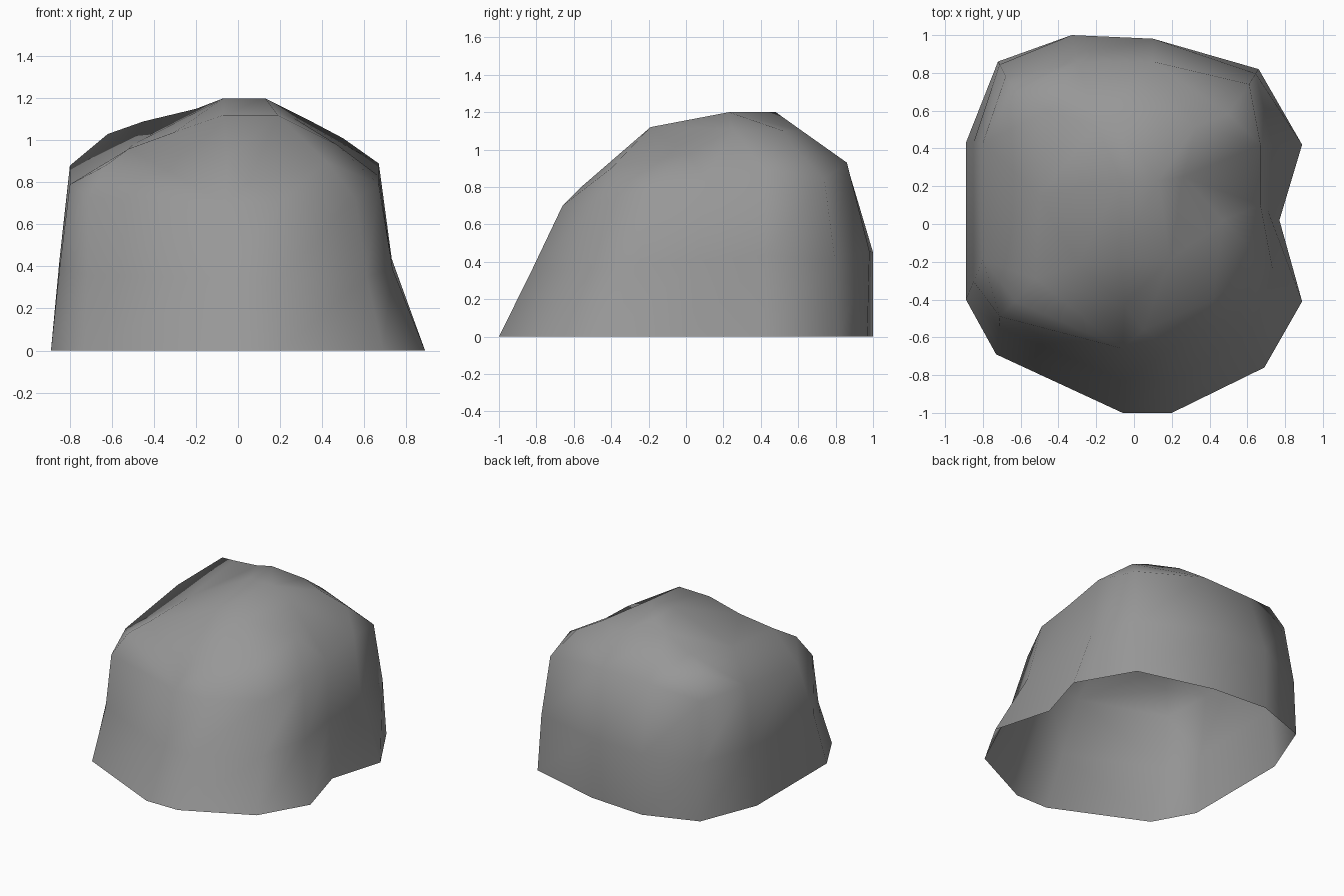
import bpy, bmesh
from mathutils import Vector
from mathutils.geometry import delaunay_2d_cdt

if "Cube" in bpy.data.objects:
    bpy.data.objects.remove(bpy.data.objects["Cube"])

# Ground outline, counter-clockwise from the front
base = [(-.06, -1), (.2, -1), (.69, -.76), (.89, -.41), (.77, .02), (.89, .42),
        (.66, .82), (.1, .97), (-.33, 1), (-.72, .86), (-.89, .43),
        (-.89, -.4), (-.73, -.69)]

# Top edge of the steep walls, one point above each ground point
shoulder = [(-.06, -.66, .7), (.2, -.66, .7), (.56, -.46, .72), (.67, -.18, .79),
            (.67, .1, .83), (.67, .42, .89), (.61, .74, .84), (.1, .86, .93),
            (-.3, .86, .92), (-.68, .78, .86), (-.8, .43, .88),
            (-.8, -.19, .79), (-.71, -.49, .73)]

# How far each wall has leaned inward at mid height
lean = [.5, .5, .6, .7, .6, .72, .3, -.1, 0, .2, .45, .45, .7]

# Crown: front ledge, left crest, brow, peak, back and right slopes
ledge = [(.05, -.56, .8), (-.05, -.43, .91), (.42, -.4, .9)]
crest = [(-.63, -.41, .88), (-.52, -.29, .96), (-.3, -.21, 1.04),
         (-.07, -.18, 1.12), (.19, -.19, 1.12)]
peak = [(-.07, .24, 1.2), (.13, .23, 1.2), (-.06, .48, 1.2)]
back = [(-.2, .52, 1.15), (-.45, .6, 1.09), (-.62, .7, 1.03), (.12, .62, 1.1)]
sides = [(-.5, .15, .98), (.26, .25, 1.11), (.33, .52, 1.1), (.5, .58, 1.01),
         (.47, .02, .98)]
crown = crest + ledge + peak + back + sides

bm = bmesh.new()
n = len(base)

# Walls: three rings joined by quads, left open underneath
low = [Vector((x, y, 0)) for x, y in base]
top = [Vector(p) for p in shoulder]
mid = []
for a, b, f in zip(low, top, lean):
    p = a.lerp(b, f)
    p.z = b.z * .49
    mid.append(p)
rings = [[bm.verts.new(p) for p in ring] for ring in (low, mid, top)]
for r0, r1 in zip(rings, rings[1:]):
    for i in range(n):
        j = (i + 1) % n
        bm.faces.new((r0[i], r0[j], r1[j], r1[i]))

# Crown: triangulated cap inside the shoulder ring, keeping the crest as edges
cap = rings[2] + [bm.verts.new(p) for p in crown]
edges = [(i, (i + 1) % n) for i in range(n)]
edges += [(n + i, n + i + 1) for i in range(len(crest) - 1)]
_, _, tris, source, _, _ = delaunay_2d_cdt([v.co.xy for v in cap], edges, [], 1, 1e-5)
for t in tris:
    bm.faces.new([cap[source[i][0]] for i in t])

bmesh.ops.recalc_face_normals(bm, faces=bm.faces)
for f in bm.faces:
    f.smooth = True
mesh = bpy.data.meshes.new("boulder")
bm.to_mesh(mesh)
bm.free()

# Dark grey stone
stone = bpy.data.materials.new("stone")
stone.diffuse_color = (.31, .31, .31, 1)
stone.use_nodes = True
stone.node_tree.nodes["Principled BSDF"].inputs["Base Color"].default_value = stone.diffuse_color
mesh.materials.append(stone)
bpy.context.collection.objects.link(bpy.data.objects.new("boulder", mesh))
